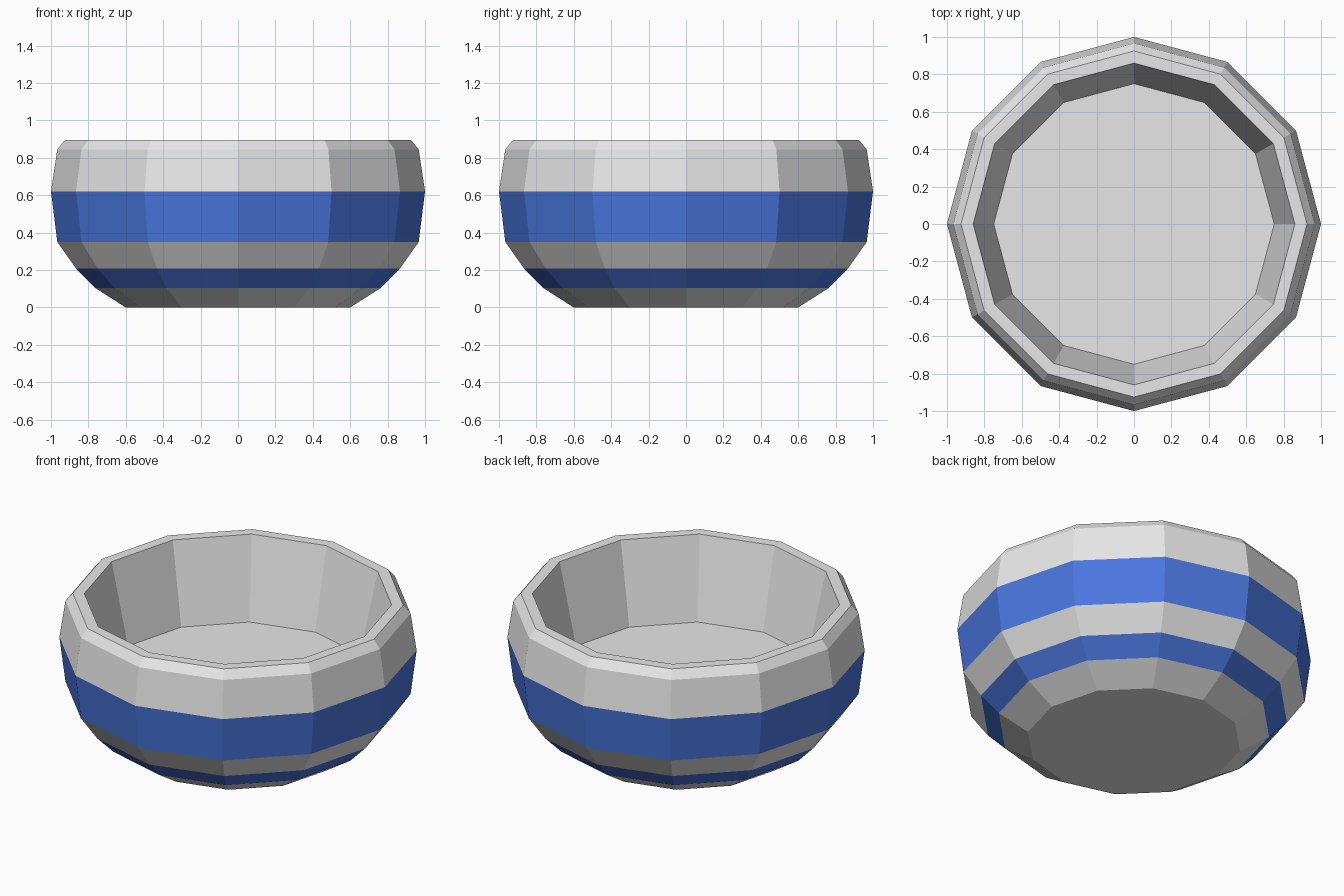
import bpy, bmesh, math

if "Cube" in bpy.data.objects:
    bpy.data.objects.remove(bpy.data.objects["Cube"])

SIDES = 12

def material(name, rgb):
    m = bpy.data.materials.new(name)
    m.diffuse_color = (*rgb, 1)
    m.use_nodes = True
    m.node_tree.nodes["Principled BSDF"].inputs["Base Color"].default_value = m.diffuse_color
    return m

# (radius, height, colour of the band above): outside up, over the rim, down inside
PROFILE = [
    (0.60, 0.00, 0), (0.765, 0.105, 1), (0.866, 0.208, 0), (0.966, 0.35, 1),
    (1.00, 0.62, 0), (0.966, 0.845, 0), (0.925, 0.895, 0),
    (0.86, 0.895, 0), (0.75, 0.405, 0),
]

bm = bmesh.new()
rings = []
for r, z, _ in PROFILE:
    rings.append([bm.verts.new((r * math.cos(math.tau * i / SIDES),
                                r * math.sin(math.tau * i / SIDES), z))
                  for i in range(SIDES)])

# Wall bands, striped by profile row
for k in range(len(rings) - 1):
    a, b = rings[k], rings[k + 1]
    for i in range(SIDES):
        j = (i + 1) % SIDES
        f = bm.faces.new((a[i], a[j], b[j], b[i]))
        f.material_index = PROFILE[k][2]

# Underside and inner floor
bm.faces.new(rings[0][::-1])
bm.faces.new(rings[-1])

mesh = bpy.data.meshes.new("bowl")
bm.to_mesh(mesh)
bm.free()
mesh.materials.append(material("off white", (0.8, 0.8, 0.8)))
mesh.materials.append(material("blue stripe", (0.069, 0.184, 0.745)))
bpy.context.collection.objects.link(bpy.data.objects.new("bowl", mesh))
